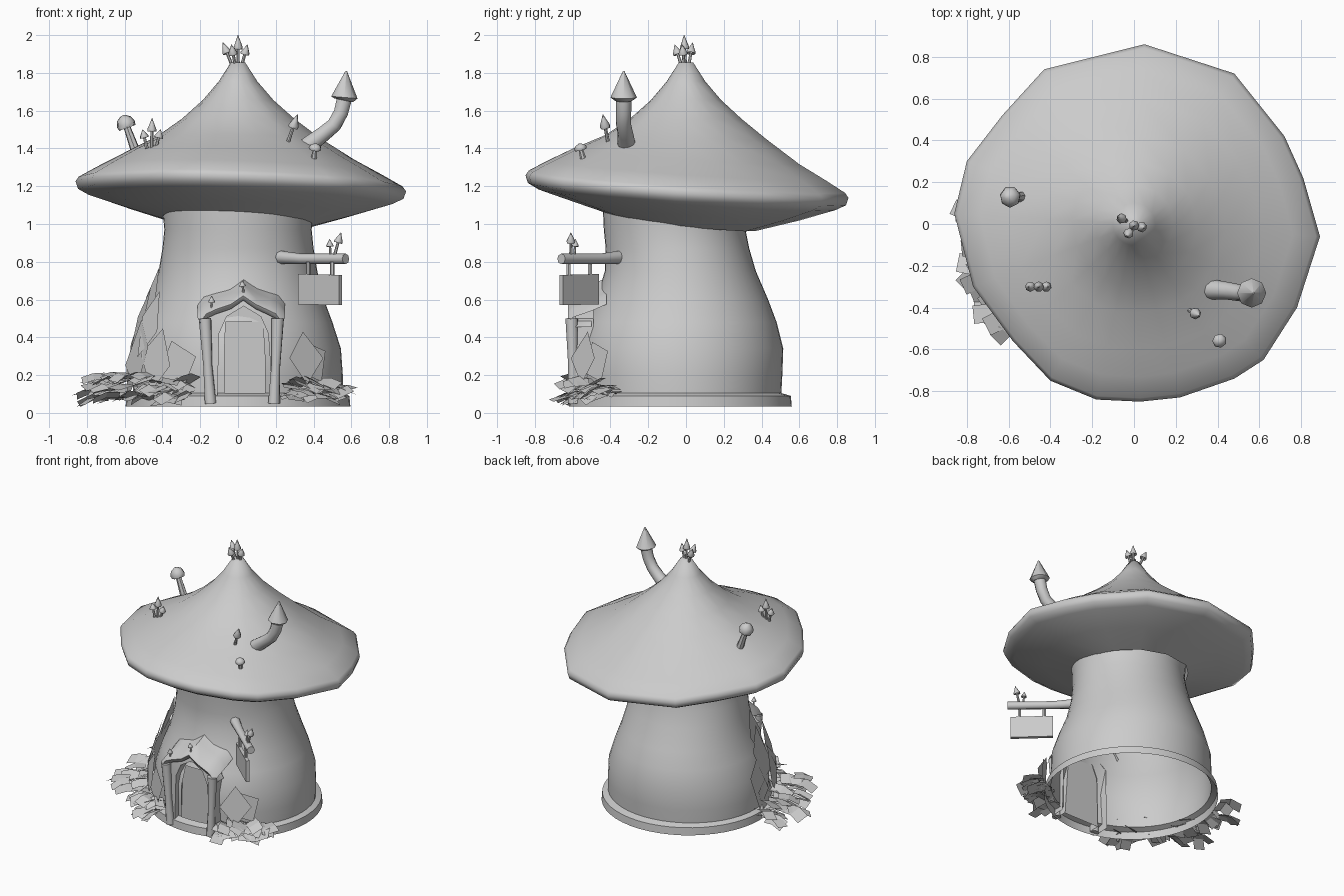
import bpy, bmesh, math, random
from mathutils import Vector

random.seed(4)
if bpy.data.objects.get("Cube"):
    bpy.data.objects.remove(bpy.data.objects["Cube"])

clay = bpy.data.materials.new("plain_grey")
clay.use_nodes = True
clay.diffuse_color = (0.6, 0.6, 0.6, 1)
clay.node_tree.nodes["Principled BSDF"].inputs["Base Color"].default_value = (0.6, 0.6, 0.6, 1)


def finish(name, bm, smooth=True, angle=50, fix=True):
    if fix:
        bmesh.ops.recalc_face_normals(bm, faces=bm.faces)
    mesh = bpy.data.meshes.new(name)
    bm.to_mesh(mesh)
    bm.free()
    mesh.materials.append(clay)
    ob = bpy.data.objects.new(name, mesh)
    bpy.context.collection.objects.link(ob)
    if smooth:
        bpy.ops.object.select_all(action='DESELECT')
        ob.select_set(True)
        bpy.context.view_layer.objects.active = ob
        bpy.ops.object.shade_smooth_by_angle(angle=math.radians(angle))
    return ob


def loft(rings, closed=True, cap_start=False, cap_end=False):
    bm = bmesh.new()
    rows = [[bm.verts.new(p) for p in ring] for ring in rings]
    n = len(rows[0])
    for a, b in zip(rows, rows[1:]):
        for i in range(n if closed else n - 1):
            j = (i + 1) % n
            bm.faces.new((a[i], a[j], b[j], b[i]))
    if cap_start:
        bm.faces.new(rows[0])
    if cap_end:
        bm.faces.new(rows[-1])
    return bm


def tube(name, points, radii, sides=8, straight=False):
    pts = [Vector(p) for p in points]
    rings = []
    for i, (p, r) in enumerate(zip(pts, radii)):
        d = pts[-1] - pts[0] if straight else pts[min(i + 1, len(pts) - 1)] - pts[max(i - 1, 0)]
        q = d.to_track_quat('Z', 'Y')
        rings.append([p + q @ Vector((r * math.cos(a), r * math.sin(a), 0))
                      for a in (math.tau * k / sides for k in range(sides))])
    finish(name, loft(rings, True, True, True))


def mushroom(name, base, tip, r, pointed=True):
    a, b = Vector(base), Vector(tip)
    ts = (0, 0.62, 0.56, 0.63, 0.8, 1) if pointed else (0, 0.72, 0.66, 0.76, 0.91, 1)
    rs = (0.4, 0.3, 0.95, 1, 0.55, 0.05) if pointed else (0.5, 0.35, 0.9, 1, 0.75, 0.2)
    tube(name, [a.lerp(b, t) for t in ts], [r * s for s in rs], 7, True)


# Hollow trunk flaring into a foot band, open below, with a doorway gap in the front
def oval(cy, rx, ry, z, n=48):
    return [(rx * math.cos(math.tau * k / n), cy + ry * math.sin(math.tau * k / n), z) for k in range(n)]


trunk_profile = [(-.03, .595, .59, .035), (-.03, .59, .585, .09), (-.03, .555, .535, .105),
                 (-.03, .555, .54, .2), (-.03, .545, .545, .34), (-.025, .50, .505, .48),
                 (-.02, .455, .455, .6), (-.03, .42, .40, .75), (-.045, .40, .38, .87),
                 (-.06, .39, .375, .97), (-.06, .40, .38, 1.08)]
bm = loft([oval(*p) for p in trunk_profile])
bmesh.ops.recalc_face_normals(bm, faces=bm.faces)
doorway = [f for f in bm.faces if abs(f.calc_center_median().x - .035) < .13
           and f.calc_center_median().y < -.3 and .1 < f.calc_center_median().z < .5]
bmesh.ops.delete(bm, geom=doorway, context='FACES')
finish("trunk", bm, fix=False)

# Tilted cap with an uneven outline and a rolled lip
outline = [(.89, -.06), (.81, .22), (.72, .42), (.48, .72), (.05, .86), (-.43, .74), (-.63, .52),
           (-.8, .3), (-.86, .05), (-.77, -.3), (-.58, -.56), (-.4, -.75), (-.18, -.84), (.03, -.85),
           (.22, -.83), (.48, -.74), (.62, -.65), (.78, -.4)]
cap_profile = [(.045, 1.855, 0), (.12, 1.755, 0), (.22, 1.655, 0), (.35, 1.555, .1), (.5, 1.46, .4),
               (.7, 1.36, 1), (.86, 1.285, 1), (.98, 1.225, 1), (1, 1.2, 1), (.985, 1.16, 1),
               (.92, 1.13, 1), (.7, 1.07, 1.2), (.44, 1.005, 1.5)]
cap_rings = []
for s, z, tilt in cap_profile:
    ring = []
    for x, y in outline:
        v = Vector((x, y))
        v = v.normalized() * s * (v.length * s + .85 * (1 - s))
        ring.append((v.x, v.y, z - tilt * (.035 * v.x + .07 * v.y)))
    cap_rings.append(ring)
finish("cap", loft(cap_rings, True, True, False), angle=75)

# Bent chimney with a pointed hood
tube("chimney", [(.33, -.31, 1.38), (.39, -.315, 1.43), (.45, -.32, 1.475), (.51, -.33, 1.525),
                 (.545, -.33, 1.59), (.565, -.33, 1.67), (.566, -.33, 1.68)],
     [.05, .047, .042, .04, .04, .042, .042], 10)
tube("chimney_hood", [(.56, -.33, 1.655), (.563, -.33, 1.67), (.573, -.33, 1.81)], [.05, .07, .004], 8)

# Small mushrooms on the peak and slopes
for x, y, h in [(-.08, .035, .11), (0, -.01, .15), (.05, -.02, .1), (-.035, -.06, .1)]:
    mushroom("peak_mushroom", (x * .35, y * .35, 1.83), (x, y, 1.85 + h), .025)
for x, h in [(-.505, .08), (-.455, .14), (-.41, .08)]:
    mushroom("slope_mushroom", (-.46 + (x + .46) * .5, -.3, 1.4), (x, -.3, 1.42 + h), .025)
mushroom("round_mushroom", (-.54, .13, 1.38), (-.61, .13, 1.575), .052, False)
mushroom("side_mushroom", (.26, -.41, 1.42), (.315, -.44, 1.58), .028)
mushroom("low_mushroom", (.40, -.54, 1.33), (.412, -.565, 1.425), .035, False)

# Sign beam with a hanging board and two mushrooms
tube("sign_beam", [(.2, -.33, .825), (.27, -.395, .82), (.34, -.457, .815), (.57, -.66, .815)],
     [.038, .032, .028, .028], 8)
along = Vector((.75, -.66, 0)).normalized()
across = Vector((-along.y, along.x, 0))
mid = Vector((.435, -.565, 0))
rings = [[mid + along * u * .145 + across * side * .012 + Vector((0, 0, z))
          for u, z in ((-1, .575), (1, .57), (1, .73), (-1, .735))] for side in (-1, 1)]
finish("sign_board", loft(rings, True, True, True), False)
for u in (-.085, .085):
    p = mid + along * u
    tube("sign_hanger", [p + Vector((0, 0, .72)), p + Vector((0, 0, .8))], [.012, .012], 6)
mushroom("beam_mushroom", (.49, -.59, .83), (.485, -.585, .92), .02)
mushroom("beam_mushroom", (.51, -.61, .83), (.545, -.61, .955), .024)

# Door porch: arched frame, recessed door, softly arched roof running back into the trunk
outer = [(-.17, .05), (-.16, .5), (-.08, .56), (.03, .62), (.14, .56), (.21, .5), (.225, .05)]
inner = [(-.11, .05), (-.10, .42), (-.06, .51), (.03, .565), (.12, .51), (.16, .42), (.185, .05)]


def at(profile, y, dz=0):
    return [(x, y, z + dz) for x, z in profile]


finish("porch_frame", loft([at(outer, -.49), at(outer, -.585), at(inner, -.595), at(inner, -.51)], False), angle=40)
bm = bmesh.new()
bm.faces.new([bm.verts.new(p) for p in at(inner, -.515)])
finish("door", bm, False)
gable = [(-.215, .505), (-.18, .55), (-.12, .575), (-.04, .60), (.03, .645), (.1, .60), (.17, .57),
         (.215, .55), (.25, .505)]
lower = [(x * .93, z - .05) for x, z in gable]
finish("porch_roof", loft([at(gable, -.42, .07), at(gable, -.5, .035), at(gable, -.6), at(lower, -.625, .025),
                           at(lower, -.61), at(lower, -.5)], False), angle=60)
for x, lean in ((-.16, -.015), (.2, .01)):
    tube("porch_pillar", [(x - lean, -.595, .05), (x, -.6, .25), (x + lean, -.605, .5)],
         [.032, .025, .035], 8)
mushroom("porch_mushroom", (-.14, -.6, .54), (-.14, -.61, .62), .018)
mushroom("porch_mushroom", (.03, -.6, .63), (.02, -.6, .7), .018)


# Loose flat plates leaning on the trunk
def trunk_radius(z):
    return .57 - .16 * max(0, (z - .3) / .5)


def wall_plate(deg, z, w, h, lift, roll):
    a = math.radians(deg)
    bm = bmesh.new()
    vs = []
    for k in range(4):
        t = roll + math.pi / 2 * k
        zz = z + h * math.sin(t)
        r = trunk_radius(zz) + lift
        b = a + w * math.cos(t) / r
        vs.append(bm.verts.new((r * math.cos(b), r * math.sin(b) - .03, zz)))
    bm.faces.new(vs)
    finish("wall_plate", bm, False)


for deg, z, w, h in [(184, .3, .12, .2), (193, .45, .11, .22), (196, .6, .1, .17), (205, .3, .13, .2),
                     (211, .47, .1, .18), (222, .28, .12, .17), (190, .2, .12, .14), (236, .25, .13, .14)]:
    wall_plate(deg, z, w, h, random.uniform(.015, .045), random.uniform(-.4, .4))
wall_plate(305, .29, .11, .14, .07, 0)
wall_plate(312, .27, .1, .12, .04, .5)


# Bent leaf cards fanning out round the foot, drooping at the tips
def leaf_bed(name, count, start, end, r_in, r_out, top):
    bm = bmesh.new()
    for i in range(count):
        a = math.radians(start + (end - start) * (i + random.random()) / count)
        level = random.random()
        r = random.uniform(r_in, r_out)
        z = .075 + (top - .075) * level
        turn = a + random.uniform(-.6, .6)
        out = Vector((math.cos(turn), math.sin(turn), 0))
        wide = Vector((-out.y, out.x, random.uniform(-.5, .5))) * random.uniform(.035, .048)
        p = Vector((r * math.cos(a), r * math.sin(a) - .03, z))
        length = random.uniform(.055, .08)
        q = p + out * length + Vector((0, 0, random.uniform(-.01, .02)))
        e = q + out * length - Vector((0, 0, random.uniform(.015, .04)))
        rows = [[bm.verts.new(c - wide), bm.verts.new(c + wide)] for c in (p, q, e)]
        for vert in bm.verts:
            vert.co.z = max(vert.co.z, .025)
        for s, t in zip(rows, rows[1:]):
            bm.faces.new((s[0], t[0], t[1], s[1]))
    finish(name, bm, False, fix=False)


leaf_bed("left_leaves", 38, 170, 220, .55, .74, .21)
leaf_bed("front_left_leaves", 20, 216, 246, .54, .6, .17)
leaf_bed("right_leaves", 30, 294, 326, .54, .63, .17)
